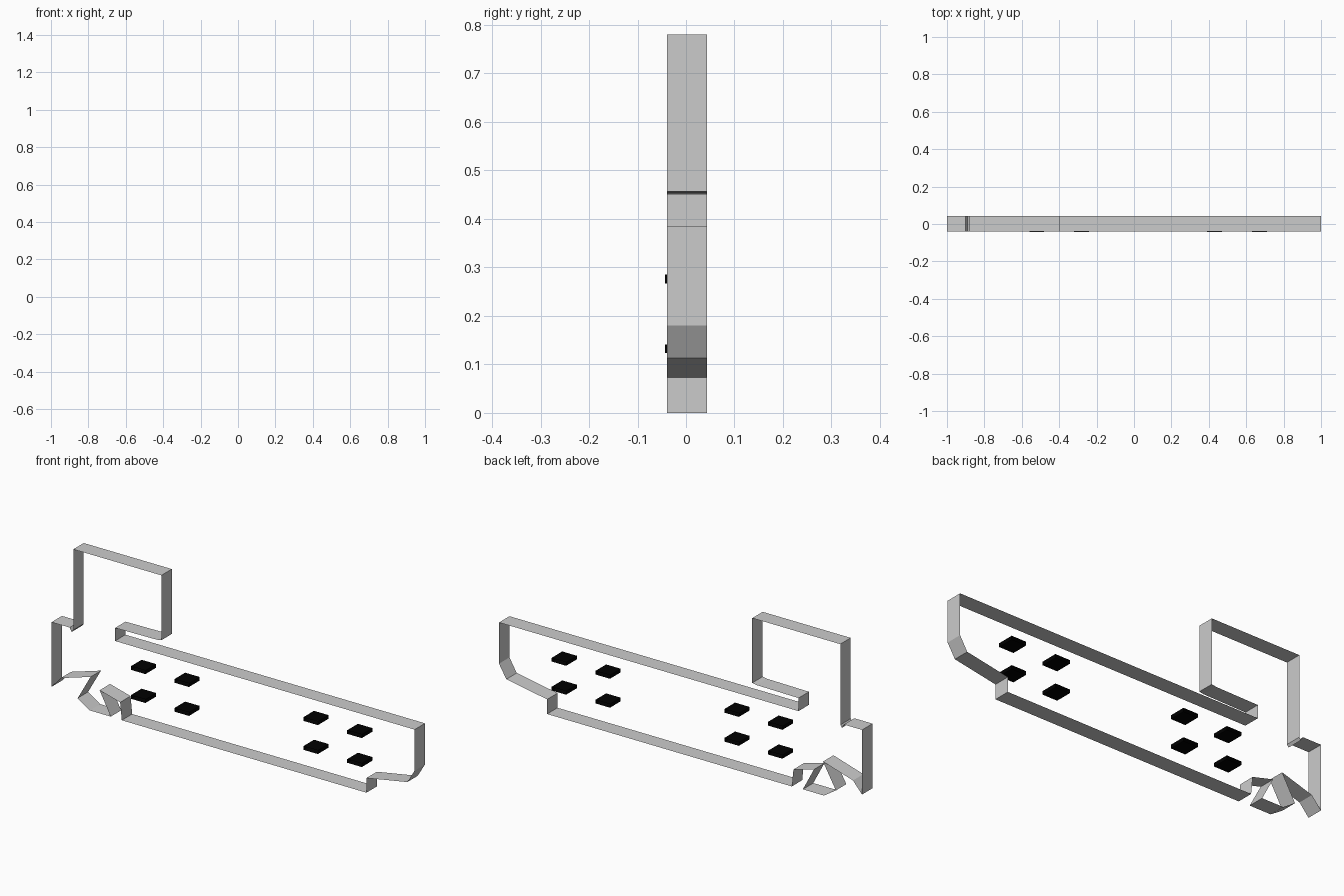
import bpy

if "Cube" in bpy.data.objects:
    bpy.data.objects.remove(bpy.data.objects["Cube"])


def band(name, outline, y0, y1):
    """Open-ended extrusion: a closed x-z outline swept from y0 to y1, no caps."""
    n = len(outline)
    verts = [(x, y, z) for y in (y0, y1) for x, z in outline]
    faces = [(i, n + i, n + (i + 1) % n, (i + 1) % n) for i in range(n)]
    mesh = bpy.data.meshes.new(name)
    mesh.from_pydata(verts, [], faces)
    obj = bpy.data.objects.new(name, mesh)
    bpy.context.collection.objects.link(obj)
    return obj


# Ship silhouette, anticlockwise seen from the front
stern = [(-1, .385), (-1, .063), (-.95, .12), (-.785, .17)]
rudder = [(-.856, .045), (-.79, .002), (-.674, .002), (-.735, .117), (-.622, .087)]
hull = [(-.613, 0), (.735, 0), (.735, .073), (.96, .113), (1, .18), (1, .385)]
cabin = [(-.65, .385), (-.65, .45), (-.42, .453), (-.395, .457), (-.395, .78), (-.88, .78)]
notch = [(-.88, .378), (-.889, .366), (-.9, .385)]
band("silhouette_wall", stern + rudder + hull + cabin + notch, -.039, .043)

# Black slots: four columns in two rows
black = bpy.data.materials.new("black")
black.diffuse_color = (0, 0, 0, 1)
black.use_nodes = True
black.node_tree.nodes["Principled BSDF"].inputs["Base Color"].default_value = black.diffuse_color
w, h = .04, .009
for x in (-.52, -.28, .43, .672):
    for z in (.132, .276):
        slot = band("slot", [(x - w, z - h), (x + w, z - h), (x + w, z + h), (x - w, z + h)],
                    -.043, .041)
        slot.data.materials.append(black)
